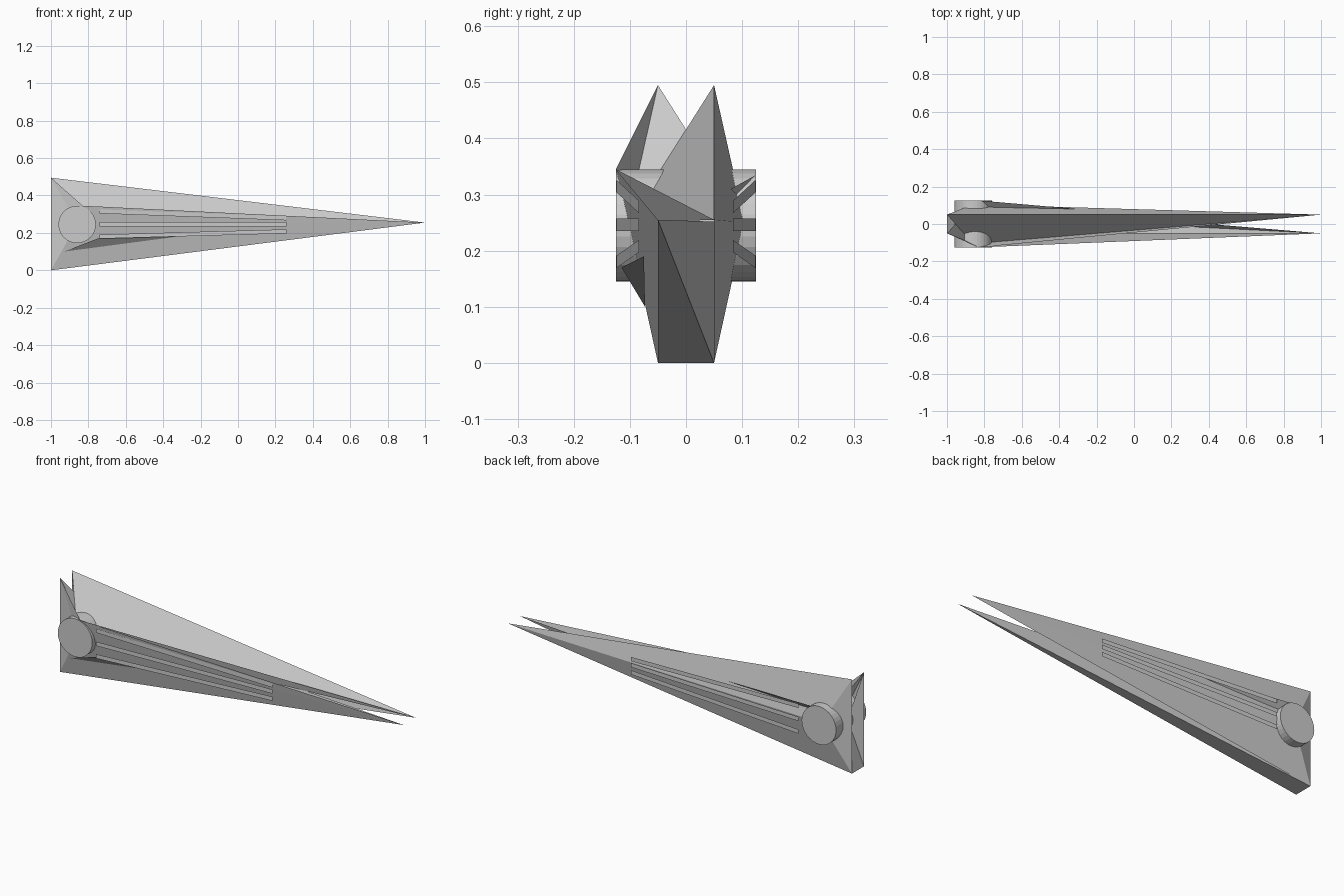
import bpy, bmesh, math

if "Cube" in bpy.data.objects:
    bpy.data.objects.remove(bpy.data.objects["Cube"])


def mesh_object(name, verts, faces):
    mesh = bpy.data.meshes.new(name)
    mesh.from_pydata([tuple(v) for v in verts], [], faces)
    mesh.update()
    ob = bpy.data.objects.new(name, mesh)
    bpy.context.collection.objects.link(ob)
    return ob


def sheets(name, points, triangles):
    """Flat triangles between named corner points."""
    keys = list(points)
    used = sorted({k for t in triangles for k in t.split()}, key=keys.index)
    return mesh_object(name, [points[k] for k in used],
                       [[used.index(k) for k in t.split()] for t in triangles])


# Corner points: peaks P, base corners B, nose tips N, side bulges C
pts = {}
for s, tag in ((1, "+"), (-1, "-")):
    pts["P" + tag] = (-1, s * 0.05, 0.495)
    pts["B" + tag] = (-1, s * 0.05, 0.0)
    pts["N" + tag] = (1, s * 0.05, 0.255)
    pts["C" + tag] = (-0.86, s * 0.105, 0.25)
pts["A"] = (-0.83, -0.125, 0.345)
pts["M"] = (-0.94, 0, 0.25)

# Hull sides, keel, inner floor and sloping deck
sheets("hull_sides", pts, [
    "P+ N+ C+", "B+ C+ N+", "P+ C+ B+",
    "B- N- C-", "P- C- B-"])
sheets("keel", pts, ["B- B+ N-"])
sheets("inner_floor", pts, ["N- B+ C+"])
sheets("deck", pts, ["P+ C- N+"])

# Stern panels and the long blade on the front side
sheets("stern", pts, ["P+ B+ M", "P- M B-", "B+ B- M", "P- C- C+"])
sheets("front_blade", pts, ["A C- N-", "A N+ C-", "P- A C-"])

# Round hub through the stern
bm = bmesh.new()
bmesh.ops.create_cone(bm, cap_ends=True, segments=32, radius1=0.1, radius2=0.1, depth=0.25)
mesh = bpy.data.meshes.new("hub")
bm.to_mesh(mesh)
bm.free()
hub = bpy.data.objects.new("hub", mesh)
bpy.context.collection.objects.link(hub)
hub.rotation_euler.x = math.pi / 2
hub.location = (-0.86, 0, 0.245)

# Three thin strips along each side, leaning in towards the nose
for s, side in ((-1, "front"), (1, "back")):
    for pos, z0, z1 in (("upper", 0.315, 0.278), ("middle", 0.246, 0.246), ("lower", 0.18, 0.208)):
        h = 0.011
        mesh_object(f"{side}_{pos}_strip",
                    [(-0.74, s * 0.124, z0 - h), (0.26, s * 0.084, z1 - h),
                     (0.26, s * 0.084, z1 + h), (-0.74, s * 0.124, z0 + h)],
                    [(0, 1, 2, 3)[::-s]])

# Small pointed fins behind the hub
mesh_object("back_fin", [(-0.82, 0.125, 0.335), (-0.3, 0.08, 0.31), (-0.8, 0.09, 0.30)], [(0, 1, 2)])
mesh_object("front_fin", [(-0.93, -0.073, 0.1), (-0.25, -0.075, 0.19), (-0.75, -0.115, 0.17)], [(0, 1, 2)])
